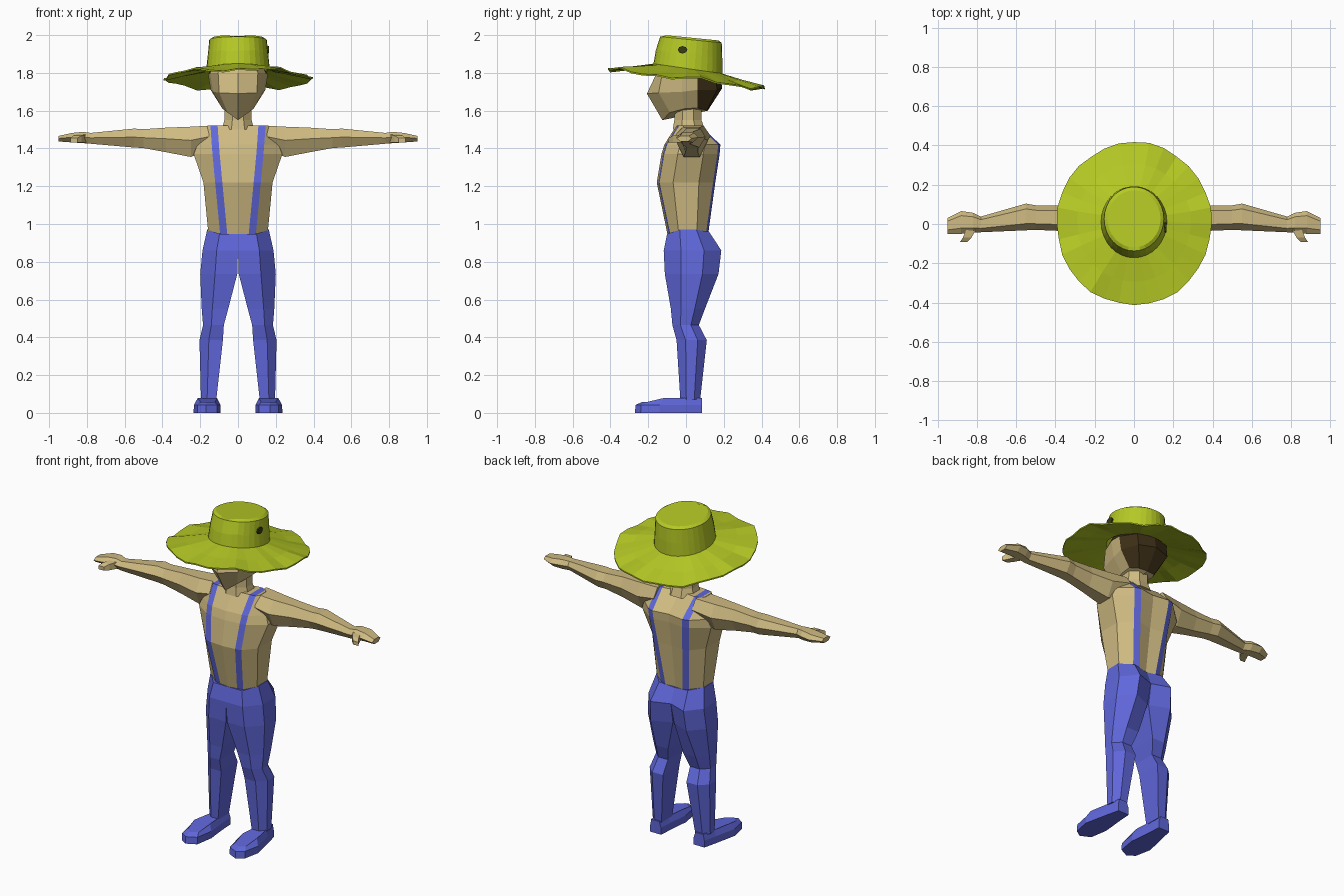
import bpy, bmesh, math


def material(name, rgb):
    m = bpy.data.materials.new(name)
    m.diffuse_color = (*rgb, 1)
    return m


SKIN = material("skin", (0.62, 0.49, 0.22))
BLUE = material("denim_blue", (0.115, 0.135, 0.70))
STRAW = material("straw_green", (0.46, 0.58, 0.018))
HAIR = material("dark_brown_hair", (0.045, 0.028, 0.008))
KNOT = material("dark_olive", (0.04, 0.045, 0.005))


def loft(name, rings, mats, closed=True, caps=(True, True), mirror=True, rule=None, extra=()):
    """Skin a list of point rings; rule(column, row) picks the material; extra = faces by (ring, column)."""
    bm = bmesh.new()
    n = len(rings[0])
    for s in ((1, -1) if mirror else (1,)):
        vs = [[bm.verts.new((s * p[0], p[1], p[2])) for p in r] for r in rings]

        def face(f, mat=0):
            if mirror and all(abs(v.co.x) < 1e-5 for v in f):
                return
            bm.faces.new(f).material_index = mat

        for j in range(len(rings) - 1):
            for i in range(n if closed else n - 1):
                k = (i + 1) % n
                face([vs[j][i], vs[j][k], vs[j + 1][k], vs[j + 1][i]], rule(i, j) if rule else 0)
        if caps[0]:
            face(vs[0])
        if caps[1]:
            face(vs[-1])
        for idx, mat in extra:
            face([vs[a][b] for a, b in idx], mat)
    bmesh.ops.remove_doubles(bm, verts=bm.verts, dist=1e-4)
    bmesh.ops.recalc_face_normals(bm, faces=bm.faces)
    me = bpy.data.meshes.new(name)
    bm.to_mesh(me)
    bm.free()
    for m in mats:
        me.materials.append(m)
    ob = bpy.data.objects.new(name, me)
    bpy.context.collection.objects.link(ob)
    return ob


# Torso with suspender strips: z, strap inner x, side x, front y, back y
torso = []
for z, xi, sx, yf, yb in [(0.93, 0.055, 0.155, -0.095, 0.115), (1.22, 0.083, 0.183, -0.155, 0.155),
                          (1.37, 0.097, 0.235, -0.130, 0.178), (1.42, 0.101, 0.215, -0.115, 0.182),
                          (1.522, 0.108, 0.16, -0.05, 0.075)]:
    xo, d = xi + 0.038, yb - yf
    torso.append([(0, yf, z), (xi, yf + 0.008, z), (xo, yf + 0.014, z), (sx, yf + d * 0.28, z),
                  (sx, yb - d * 0.28, z), (xo, yb - 0.012, z), (xi, yb, z), (0, yb - 0.015, z)])
loft("torso", torso, [SKIN, BLUE], closed=False, caps=(False, False),
     rule=lambda i, j: 1 if i in (1, 5) else 0,
     extra=[([(4, a), (4, a + 1), (4, 6 - a), (4, 7 - a)], int(a == 1)) for a in range(3)])

# Trousers: z, inner x, outer x, front y, back y, crease depth
legs = []
for z, xi, xs, yf, yb, c in [(0.948, 0, 0.163, -0.10, 0.122, 0.01), (0.86, 0, 0.188, -0.118, 0.187, 0.04),
                             (0.735, 0.004, 0.2, -0.112, 0.172, 0.05), (0.55, 0.052, 0.192, -0.08, 0.10, 0),
                             (0.465, 0.075, 0.185, -0.072, 0.068, 0), (0.385, 0.08, 0.204, -0.05, 0.11, 0),
                             (0.07, 0.115, 0.196, -0.03, 0.075, 0)]:
    w, d, up = xs - xi, yb - yf, 0.022 if z > 0.9 else 0
    legs.append([(xi, yf, z), (xi + w * 0.6, yf, z), (xs, yf + d * 0.3, z + up), (xs, yb - d * 0.3, z + up),
                 (xi + w * 0.6, yb, z + up * 0.5), (xi, yb - c, z)])
loft("trousers", legs, [BLUE])

# Shoes: one outline narrowed towards the top
outline = [(0.11, 0.085), (0.185, 0.085), (0.205, 0.0), (0.235, -0.14), (0.215, -0.24), (0.17, -0.27),
           (0.11, -0.24), (0.092, -0.13), (0.105, 0.0)]
shoe = []
for z, k in [(0, 1), (0.042, 0.98), (0.078, 0.72)]:
    shoe.append([(0.158 + (x - 0.158) * k, y if y > 0 else y * (1 - (1 - k) * 0.5),
                  z - (0.02 if z > 0.05 and y < -0.2 else 0)) for x, y in outline])
loft("shoes", shoe, [BLUE])

# Arms and hands: x, front y, back y, bottom z, top z
arms = []
for x, yf, yb, zb, zt in [(0.13, -0.06, 0.13, 1.40, 1.522), (0.25, -0.055, 0.115, 1.355, 1.515),
                          (0.38, -0.035, 0.095, 1.38, 1.51), (0.50, -0.03, 0.095, 1.402, 1.502),
                          (0.55, -0.032, 0.104, 1.405, 1.505), (0.78, -0.042, 0.038, 1.425, 1.482),
                          (0.82, -0.045, 0.057, 1.428, 1.488), (0.88, -0.05, 0.066, 1.432, 1.482),
                          (0.95, -0.05, 0.03, 1.437, 1.466)]:
    d, zm = yb - yf, zb * 0.45 + zt * 0.55
    arms.append([(x, yf, zm), (x, yf + d * 0.25, zt), (x, yb - d * 0.2, zt), (x, yb, zm),
                 (x, yb - d * 0.25, zb), (x, yf + d * 0.25, zb)])
loft("arms", arms, [SKIN])
loft("thumbs", [[(x - w, y, 1.432), (x + w, y, 1.432), (x + w, y, t), (x - w, y, t)]
                for x, y, w, t in [(0.825, -0.02, 0.025, 1.475), (0.85, -0.07, 0.022, 1.468),
                                   (0.868, -0.092, 0.018, 1.455)]], [SKIN])

# Neck
loft("neck", [[(r * math.sin(a), y + r * math.cos(a), z) for a in [math.tau * (k + 0.5) / 8 for k in range(8)]]
              for z, r, y in [(1.50, 0.092, 0.015), (1.55, 0.078, 0.01), (1.66, 0.075, 0.01)]],
     [SKIN], mirror=False)

# Head: rings from jaw to crown, columns from nose ridge round to the nape
head = [
    [(0, -0.125, 1.55), (0.055, -0.085, 1.59), (0.082, -0.01, 1.61), (0.085, 0.06, 1.615),
     (0.055, 0.11, 1.60), (0, 0.115, 1.60)],
    [(0, -0.207, 1.69), (0.10, -0.145, 1.695), (0.132, -0.02, 1.70), (0.145, 0.06, 1.71),
     (0.105, 0.165, 1.71), (0, 0.192, 1.72)],
    [(0, -0.155, 1.80), (0.105, -0.125, 1.80), (0.148, -0.02, 1.80), (0.158, 0.06, 1.79),
     (0.105, 0.155, 1.785), (0, 0.18, 1.785)],
    [(0, -0.13, 1.86), (0.08, -0.1, 1.86), (0.12, -0.02, 1.86), (0.12, 0.06, 1.86),
     (0.07, 0.12, 1.85), (0, 0.14, 1.85)]]
loft("head", head, [SKIN, HAIR], closed=False, caps=(True, True),
     rule=lambda i, j: 1 if i >= 3 or (i == 2 and j == 2) else 0)

# Straw hat: wavy tilted brim and a tapering crown
N = 32


def hat_ring(rx, ry, yc, z, tilt, wave=0.0, dip=0.0):
    ring = []
    for k in range(N):
        a = math.tau * k / N
        w = math.sin(5 * a + 0.6) * 0.6 + math.sin(11 * a) * 0.5
        x, y = rx * math.cos(a) * (1 + w * wave * 0.8), yc + ry * math.sin(a) * (1 + w * wave * 0.8)
        front = max(0.0, 1 - abs(x) / 0.06) if y < yc else 0
        ring.append((x, y, z + tilt * y + w * wave - dip * front))
    return ring


loft("hat", [hat_ring(0.155, 0.17, 0.01, 1.812, -0.145),
             hat_ring(0.29, 0.30, 0.005, 1.785, -0.13, 0.008),
             hat_ring(0.395, 0.415, 0.002, 1.765, -0.125, 0.015),
             hat_ring(0.395, 0.415, 0.002, 1.773, -0.125, 0.015),
             hat_ring(0.29, 0.30, 0.005, 1.795, -0.13, 0.008),
             hat_ring(0.168, 0.182, 0.01, 1.824, -0.145),
             hat_ring(0.160, 0.176, 0.016, 1.90, -0.12, 0.006),
             hat_ring(0.152, 0.163, 0.026, 1.978, -0.10),
             hat_ring(0.135, 0.145, 0.026, 1.989, -0.10, 0, 0.012)],
     [STRAW], caps=(False, True), mirror=False)

# Small dark knot on one side of the crown
loft("hat_knot", [[(x, -0.018 + 0.025 * math.cos(math.tau * k / 8), 1.922 + 0.02 * math.sin(math.tau * k / 8))
                   for k in range(8)] for x in (0.156, 0.165)], [KNOT], mirror=False)
